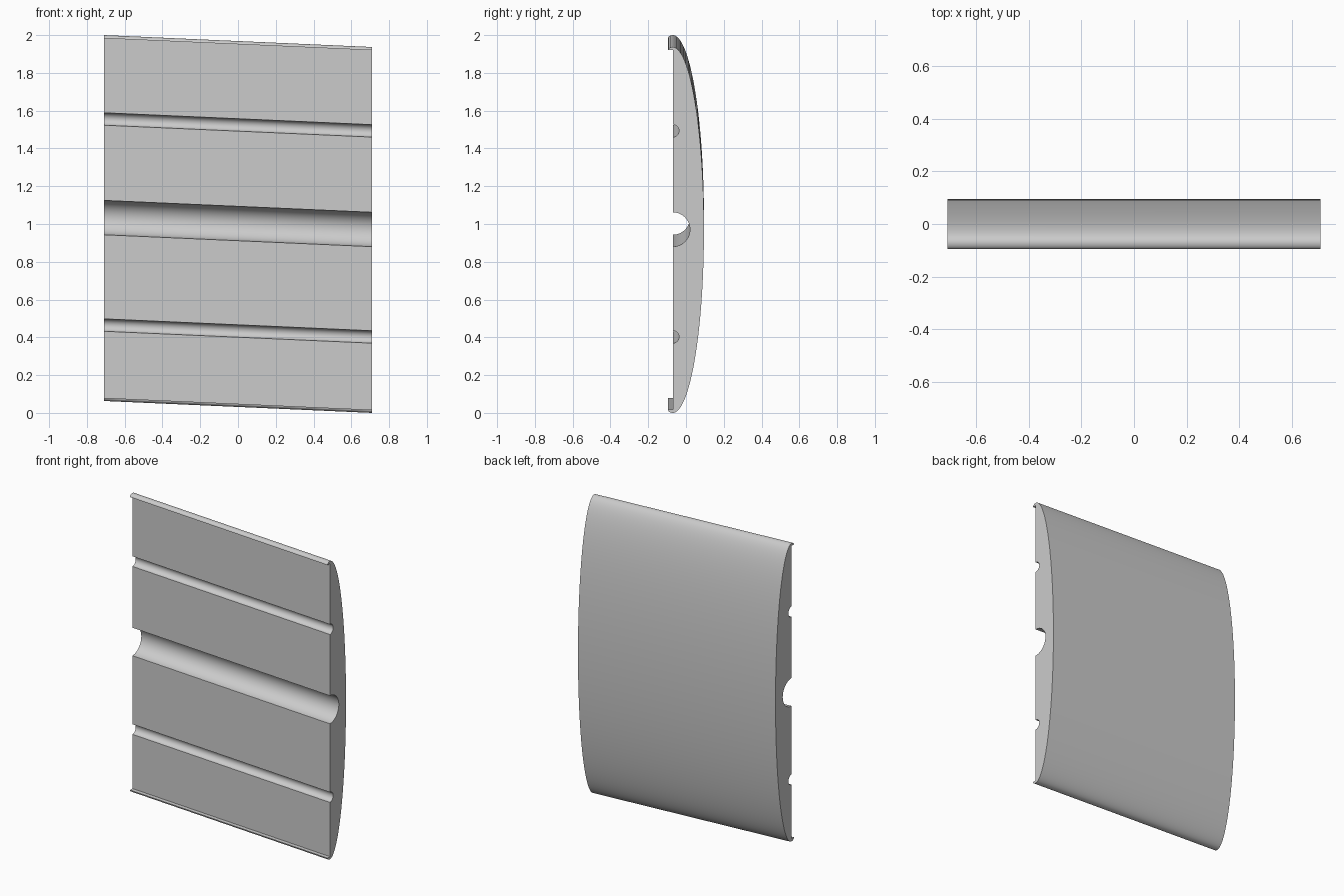
import bpy, bmesh
from math import sin, cos, pi, radians

cube = bpy.data.objects.get("Cube")
if cube:
    bpy.data.objects.remove(cube, do_unlink=True)

HALF_W, HEIGHT, SHEAR = 0.71, 1.937, 0.063   # half width, section height, drop across width
FRONT, LIP = -0.07, 0.025                    # flat front plane, lip projection
MID = HEIGHT / 2


def arc(cy, cz, ry, rz, start, end, steps):
    """Elliptical arc in the y-z plane, angle 0 pointing to +y."""
    angles = [radians(start + (end - start) * i / steps) for i in range(steps + 1)]
    return [(cy + ry * cos(a), cz + rz * sin(a)) for a in angles]


# Cross-section: bulging back, curled lips and three round grooves in the front
LIP_H = 0.017
section = arc(FRONT, MID, 0.165, MID, -90, 90, 72)
section += arc(FRONT, HEIGHT - LIP_H, LIP, LIP_H, 90, 180, 8)[1:]
section.append((FRONT, HEIGHT - LIP_H))
for z, r in ((1.493, 0.033), (0.971, 0.091), (0.402, 0.033)):
    section += arc(FRONT, z, r, r, 90, -90, 24)
section.append((FRONT, LIP_H))
section += arc(FRONT, LIP_H, LIP, LIP_H, 180, 270, 8)[:-1]

# Slat: the section swept sideways with a slight slant
bm = bmesh.new()
ends = []
for x, dz in ((-HALF_W, SHEAR), (HALF_W, 0)):
    ends.append([bm.verts.new((x, y, z + dz)) for y, z in section])
left, right = ends
n = len(section)
for i in range(n):
    j = (i + 1) % n
    bm.faces.new((left[i], left[j], right[j], right[i]))
bm.faces.new(left)
bm.faces.new(right[::-1])
bmesh.ops.recalc_face_normals(bm, faces=bm.faces)
caps = [f for f in bm.faces if len(f.verts) > 4]
bmesh.ops.triangulate(bm, faces=caps)

mesh = bpy.data.meshes.new("grooved_panel")
bm.to_mesh(mesh)
bm.free()
panel = bpy.data.objects.new("grooved_panel", mesh)
bpy.context.collection.objects.link(panel)

# Plain grey finish
grey = bpy.data.materials.new("plain_grey")
grey.use_nodes = True
color = (0.6, 0.6, 0.6, 1)
grey.diffuse_color = color
grey.node_tree.nodes["Principled BSDF"].inputs["Base Color"].default_value = color
mesh.materials.append(grey)

bpy.ops.object.select_all(action='DESELECT')
panel.select_set(True)
bpy.context.view_layer.objects.active = panel
bpy.ops.object.shade_smooth_by_angle(angle=radians(30))
